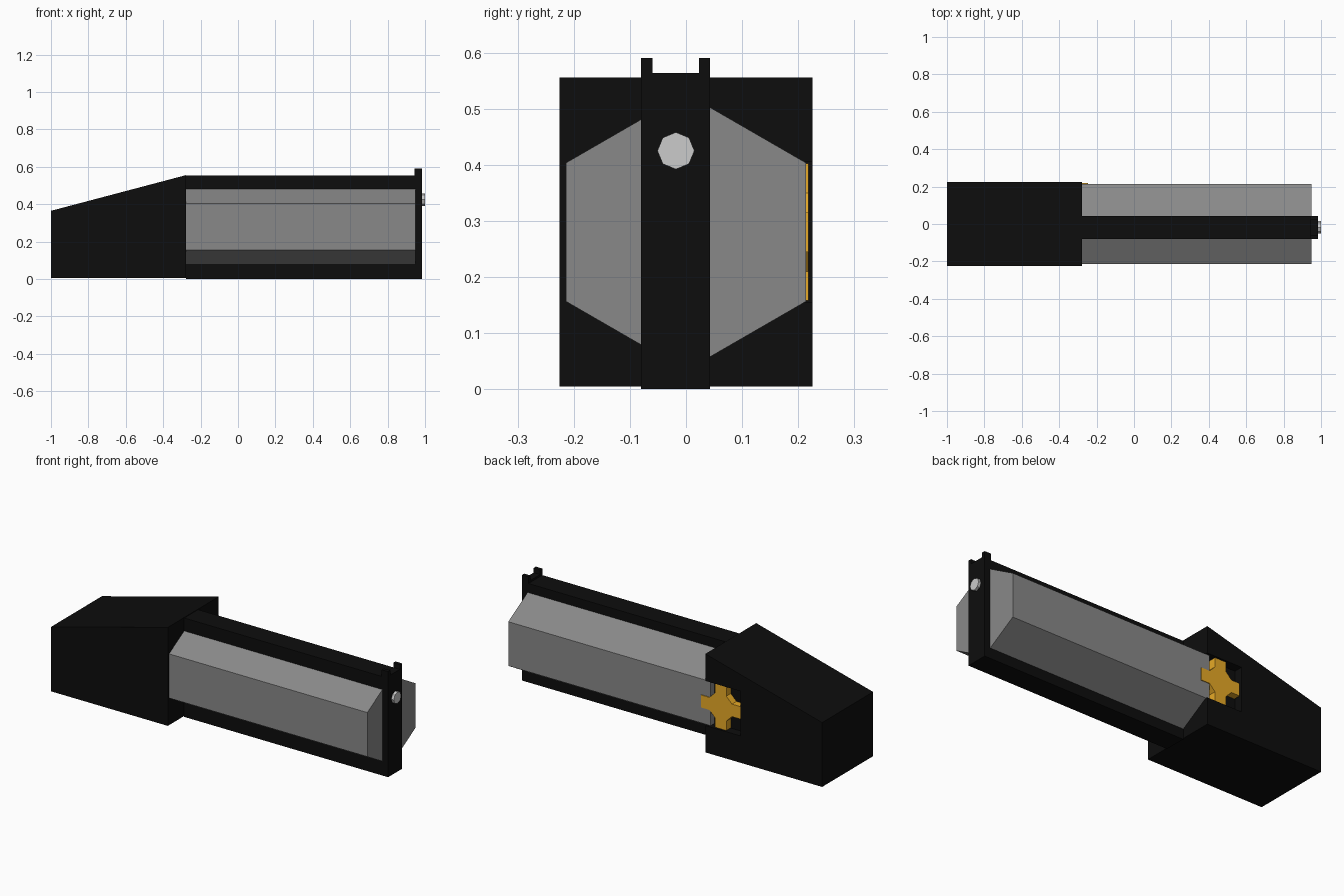
import bpy, bmesh, math

if "Cube" in bpy.data.objects:
    bpy.data.objects.remove(bpy.data.objects["Cube"])


def material(name, rgb):
    m = bpy.data.materials.new(name)
    m.diffuse_color = (*rgb, 1)
    m.use_nodes = True
    m.node_tree.nodes["Principled BSDF"].inputs["Base Color"].default_value = m.diffuse_color
    return m


BLACK = material("black", (0.004, 0.004, 0.004))
GREY = material("dark_grey", (0.25, 0.25, 0.25))
ORANGE = material("orange", (0.8, 0.4, 0.02))


def prism(name, profile, axis, start, end, mat=None):
    """Extrude a 2D outline: axis 'x' takes (y, z) points, axis 'y' takes (x, z) points."""
    bm = bmesh.new()
    verts = [bm.verts.new((start, a, b) if axis == 'x' else (a, start, b)) for a, b in profile]
    face = bm.faces.new(verts)
    out = bmesh.ops.extrude_face_region(bm, geom=[face])
    d = end - start
    moved = [v for v in out["geom"] if isinstance(v, bmesh.types.BMVert)]
    bmesh.ops.translate(bm, verts=moved, vec=(d, 0, 0) if axis == 'x' else (0, d, 0))
    bmesh.ops.recalc_face_normals(bm, faces=bm.faces)
    me = bpy.data.meshes.new(name)
    bm.to_mesh(me)
    bm.free()
    ob = bpy.data.objects.new(name, me)
    bpy.context.collection.objects.link(ob)
    if mat:
        me.materials.append(mat)
    return ob


def ngon(n, cy, cz, r, phase=0):
    return [(cy + r * math.cos(2 * math.pi * i / n + phase),
             cz + r * math.sin(2 * math.pi * i / n + phase)) for i in range(n)]


# Rear housing with sloping top
housing = prism("rear_housing", [(-1, 0.005), (-0.277, 0.005), (-0.277, 0.556), (-1, 0.365)],
                'y', -0.225, 0.225, BLACK)

# Open-ended pocket on the left side of the housing
cutter = prism("pocket_cutter", [(-0.495, 0.155), (-0.2, 0.155), (-0.2, 0.405), (-0.495, 0.405)],
               'y', 0.175, 0.3, BLACK)
cutter.hide_render = True
cutter.hide_set(True)
cut = housing.modifiers.new("pocket", 'BOOLEAN')
cut.operation = 'DIFFERENCE'
cut.solver = 'EXACT'
cut.object = cutter
bpy.context.view_layer.objects.active = housing
bpy.ops.object.modifier_apply(modifier="pocket")
bpy.data.objects.remove(cutter)

# Cross-shaped wheel in the pocket
CX, CZ = -0.367, 0.28
corner = [(0.122, 0.035), (0.07, 0.035), (0.035, 0.07), (0.035, 0.122)]
cross = []
for q in range(4):
    c, s = round(math.cos(q * math.pi / 2)), round(math.sin(q * math.pi / 2))
    cross += [(CX + c * a - s * b, CZ + s * a + c * b) for a, b in corner]
prism("cross_wheel", cross, 'y', 0.178, 0.218, ORANGE)

# Hexagonal barrel body
prism("hexagonal_body", ngon(6, 0, 0.28, 0.247, math.pi / 6), 'x', -0.3, 0.95, GREY)

# Central frame running through the body
Y0, Y1 = -0.08, 0.043
prism("central_frame", [(Y0, 0), (Y1, 0), (Y1, 0.553), (Y0, 0.553)], 'x', -0.277, 0.96, BLACK)

# Front plate with a two-pronged top
prism("front_plate", [(Y0, 0), (Y1, 0), (Y1, 0.59), (Y1 - 0.02, 0.59), (Y1 - 0.02, 0.564),
                      (Y0 + 0.02, 0.564), (Y0 + 0.02, 0.59), (Y0, 0.59)], 'x', 0.945, 0.985, BLACK)

# Octagonal muzzle plug
prism("muzzle_plug", ngon(8, -0.018, 0.425, 0.033), 'x', 0.98, 1.0)
